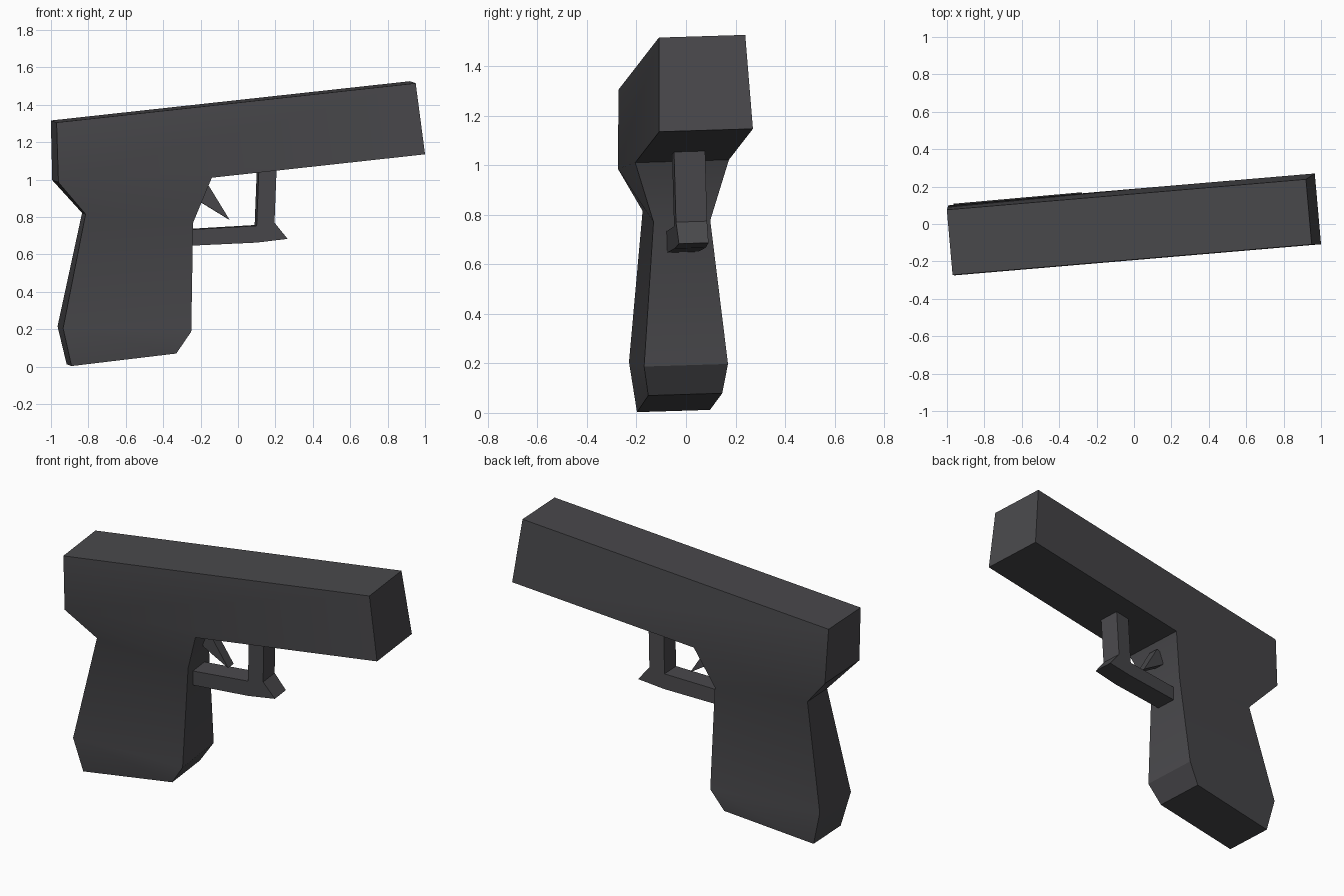
import bpy, bmesh
from mathutils import Vector

if "Cube" in bpy.data.objects:
    bpy.data.objects.remove(bpy.data.objects["Cube"])

mat = bpy.data.materials.new("dark gunmetal grey")
mat.diffuse_color = (0.067, 0.066, 0.072, 1)
mat.use_nodes = True
mat.node_tree.nodes["Principled BSDF"].inputs["Base Color"].default_value = mat.diffuse_color

# The whole model is slightly turned: its width runs along ACROSS
ACROSS = Vector((-0.088, 0.9956, 0.031))
MID = 0.0295  # offset of the middle plane along ACROSS


def slab(name, profile, patches=None):
    """Profile of (x, z, half width) on the near side, mirrored across the
    tilted middle plane. patches splits the side into planar faces."""
    n = len(profile)
    bm = bmesh.new()
    near, far = [], []
    for x, z, h in profile:
        y = (MID - h - ACROSS.x * x - ACROSS.z * z) / ACROSS.y
        p = Vector((x, y, z))
        near.append(bm.verts.new(p))
        far.append(bm.verts.new(p + 2 * h * ACROSS))
    for patch in patches or [range(n)]:
        bm.faces.new([near[i] for i in patch])
        bm.faces.new([far[i] for i in reversed(patch)])
    for i in range(n):
        j = (i + 1) % n
        bm.faces.new([near[j], near[i], far[i], far[j]])
    bmesh.ops.recalc_face_normals(bm, faces=bm.faces)
    mesh = bpy.data.meshes.new(name)
    bm.to_mesh(mesh)
    bm.free()
    mesh.materials.append(mat)
    obj = bpy.data.objects.new(name, mesh)
    bpy.context.collection.objects.link(obj)
    return obj


# Slide and grip: one body that narrows at the top of the grip
body = slab("slide_and_grip", [
    (-0.97, 1.305, 0.175), (0.95, 1.515, 0.175), (1.0, 1.135, 0.19),
    (-0.14, 1.01, 0.19), (-0.24, 0.77, 0.115), (-0.25, 0.187, 0.17),
    (-0.33, 0.07, 0.15), (-0.89, 0.003, 0.148), (-0.935, 0.205, 0.17),
    (-0.815, 0.815, 0.107), (-0.96, 0.985, 0.188)],
    [(0, 1, 2, 3, 10), (10, 3, 4, 9), (9, 4, 5, 8), (8, 5, 6, 7)])

# Trigger guard: upright bar, pointed toe and lower bar
slab("trigger_guard", [
    (0.207, 1.07, 0.063), (0.195, 0.77, 0.063), (0.265, 0.683, 0.06),
    (0.10, 0.663, 0.063), (-0.245, 0.647, 0.063), (-0.245, 0.733, 0.063),
    (0.10, 0.753, 0.063), (0.112, 1.06, 0.063)])

# Trigger
slab("trigger", [
    (-0.155, 0.965, 0.03), (-0.045, 0.785, 0.03),
    (-0.20, 0.88, 0.03), (-0.22, 0.95, 0.03)])

# Soft shading over the shallow side creases only
bpy.ops.object.select_all(action='DESELECT')
body.select_set(True)
bpy.context.view_layer.objects.active = body
bpy.ops.object.shade_smooth_by_angle(angle=0.52)
